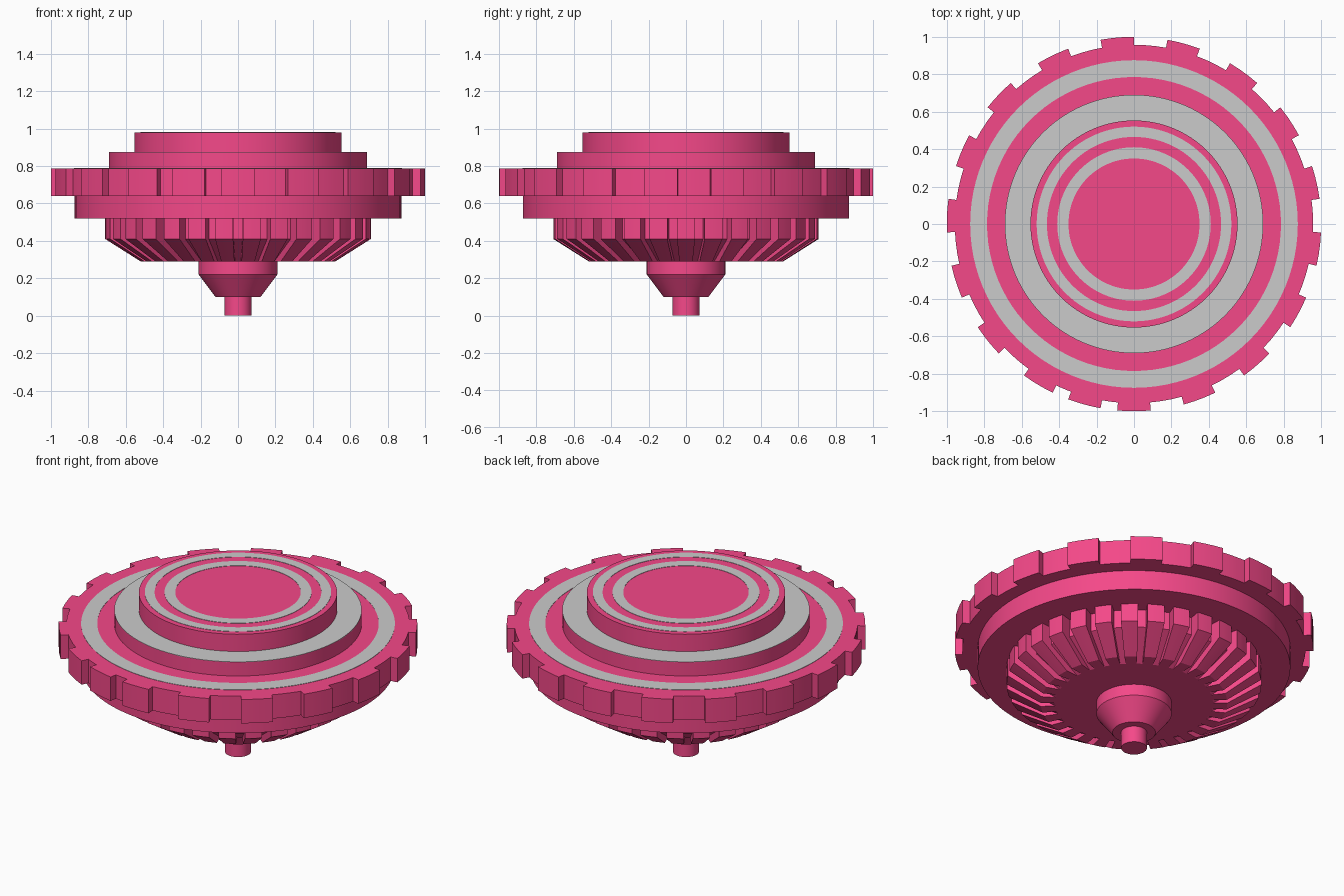
import bpy, bmesh
from math import sin, cos, radians

if "Cube" in bpy.data.objects:
    bpy.data.objects.remove(bpy.data.objects["Cube"])

red = bpy.data.materials.new("red_plastic")
red.diffuse_color = (0.91, 0.065, 0.25, 1)
red.use_nodes = True
red.node_tree.nodes["Principled BSDF"].inputs["Base Color"].default_value = red.diffuse_color


def sweep(name, columns, mat=red):
    """Skin around z from (angle in degrees, profile of (radius, z)) columns."""
    bm = bmesh.new()
    verts = {}

    def vert(angle, r, z):
        a = radians(angle)
        co = (r * cos(a), r * sin(a), z)
        key = tuple(round(c, 5) + 0.0 for c in co)
        if key not in verts:
            verts[key] = bm.verts.new(co)
        return verts[key]

    rows = [[vert(a, r, z) for r, z in prof] for a, prof in columns]
    for i, row in enumerate(rows):
        nxt = rows[(i + 1) % len(rows)]
        for k in range(len(row) - 1):
            quad = list(dict.fromkeys((row[k], nxt[k], nxt[k + 1], row[k + 1])))
            if len(quad) > 2:
                bm.faces.new(quad)
    bmesh.ops.recalc_face_normals(bm, faces=bm.faces)
    mesh = bpy.data.meshes.new(name)
    bm.to_mesh(mesh)
    bm.free()
    obj = bpy.data.objects.new(name, mesh)
    bpy.context.collection.objects.link(obj)
    if mat:
        mesh.materials.append(mat)
    bpy.ops.object.select_all(action='DESELECT')
    obj.select_set(True)
    bpy.context.view_layer.objects.active = obj
    bpy.ops.object.shade_smooth_by_angle(angle=radians(25))
    return obj


def lathe(name, profile, mat=red, sides=96):
    return sweep(name, [(360 * i / sides, profile) for i in range(sides)], mat)


def toothed(name, starts, width, low, high, steps=3):
    """Alternate low and high profiles: each tooth begins at a start angle."""
    starts = sorted(starts)
    cols = []
    for i, s in enumerate(starts):
        end = starts[i + 1] if i + 1 < len(starts) else starts[0] + 360
        gap = end - s - width
        cols += [(s + width * k / steps, high) for k in range(steps + 1)]
        cols += [(s + width + gap * k / steps, low) for k in range(steps + 1)]
    return sweep(name, cols)


# Spinning tip and its collar
lathe("tip", [(0, 0), (0.072, 0), (0.072, 0.1), (0, 0.1)], sides=48)
lathe("tip_collar", [(0, 0.1), (0.12, 0.1), (0.21, 0.22), (0.21, 0.29), (0, 0.29)])

# Tapered ribbed underside
rib_low = [(0, 0.29), (0.44, 0.29), (0.44, 0.29), (0.64, 0.41),
           (0.64, 0.52), (0.64, 0.52), (0, 0.52)]
rib_high = [(0, 0.29), (0.44, 0.29), (0.52, 0.29), (0.71, 0.41),
            (0.71, 0.52), (0.64, 0.52), (0, 0.52)]
pitch = 12
toothed("ribbed_base", [-90 + pitch * (i + 0.5) - 3.9 for i in range(30)], 7.8,
        rib_low, rib_high)

# Plain ring under the toothed disc
lathe("lower_ring", [(0, 0.52), (0.872, 0.52), (0.872, 0.64), (0, 0.64)])

# Toothed disc: 35 slots, alternating, with one tooth squeezed into the last gap
slot = 360 / 35
starts = [90 + slot * (2 * i - 18) for i in range(17)] + [90 + slot * 15.5]
disc_low = [(0, 0.64), (0.957, 0.64), (0.957, 0.64), (0.957, 0.787),
            (0.957, 0.787), (0, 0.787)]
disc_high = [(0, 0.64), (0.957, 0.64), (1, 0.64), (1, 0.787),
             (0.957, 0.787), (0, 0.787)]
toothed("toothed_disc", starts, slot, disc_low, disc_high)

# Stepped top
lathe("middle_step", [(0, 0.787), (0.69, 0.787), (0.69, 0.872), (0, 0.872)])
lathe("top_step", [(0, 0.872), (0.553, 0.872), (0.553, 0.98), (0, 0.98)])

# Grey stripes set on the steps
for name, r0, r1, z in (("disc_stripe", 0.785, 0.875, 0.787),
                        ("step_stripe", 0.553, 0.69, 0.872),
                        ("outer_top_stripe", 0.465, 0.52, 0.98),
                        ("inner_top_stripe", 0.35, 0.41, 0.98)):
    lo, hi = z - 0.002, z + 0.002
    lathe(name, [(r0, lo), (r1, lo), (r1, hi), (r0, hi), (r0, lo)], None)
